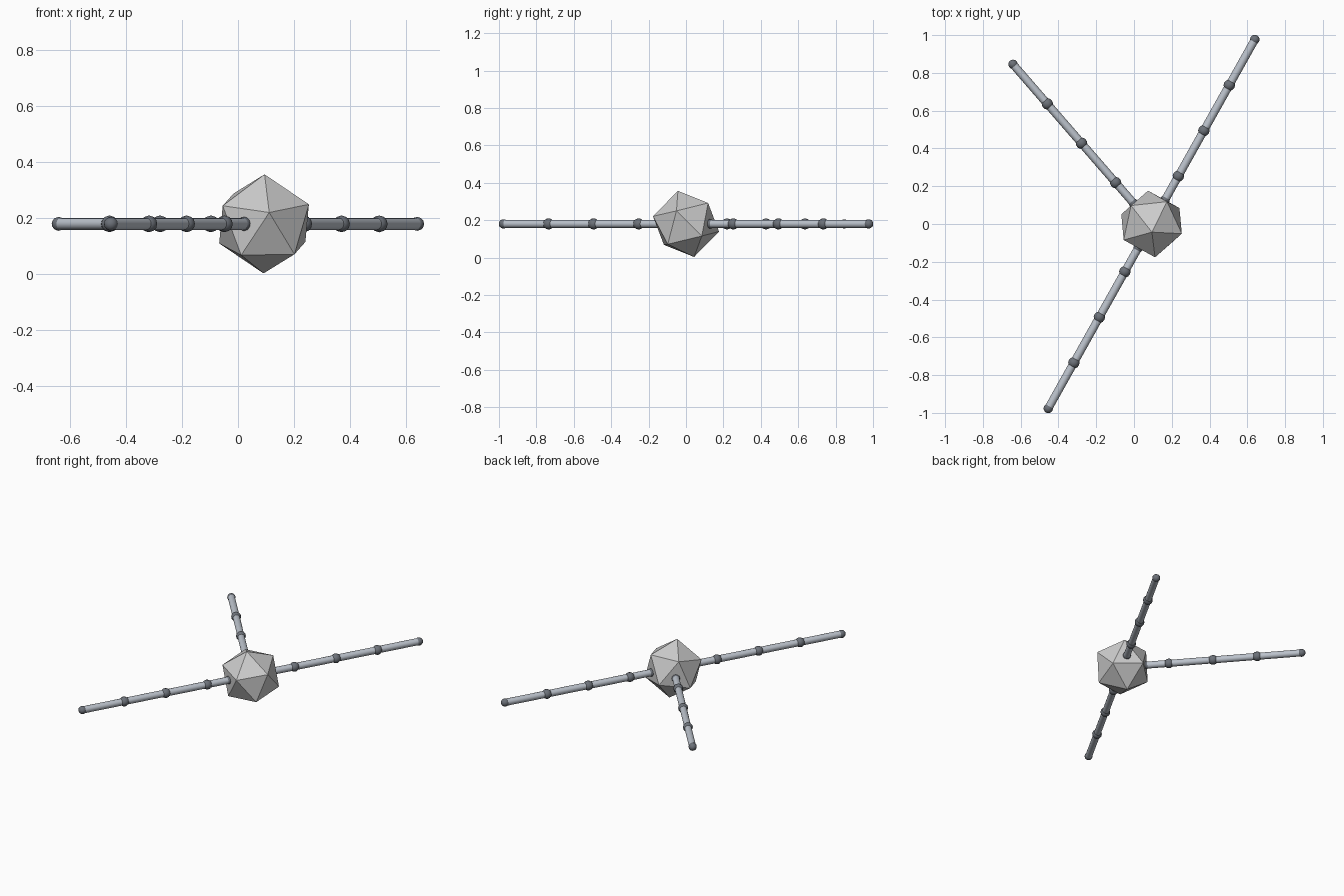
import bpy
from math import radians, cos, sin, pi
from mathutils import Vector, Matrix

if "Cube" in bpy.data.objects:
    bpy.data.objects.remove(bpy.data.objects["Cube"])

CENTRE = Vector((0.093, 0, 0.18))


def material(name, colour):
    m = bpy.data.materials.new(name)
    m.diffuse_color = (*colour, 1)
    m.use_nodes = True
    m.node_tree.nodes["Principled BSDF"].inputs["Base Color"].default_value = m.diffuse_color
    return m


ROD = material("rod_grey", (0.50, 0.54, 0.60))
JOINT = material("joint_dark", (0.15, 0.165, 0.19))


def finish(name, mat):
    ob = bpy.context.object
    ob.name = name
    ob.data.materials.append(mat)
    bpy.ops.object.shade_smooth_by_angle(angle=radians(50))


def rod(name, a, b, r):
    bpy.ops.mesh.primitive_cylinder_add(vertices=12, radius=r, depth=(b - a).length,
                                        location=(a + b) / 2,
                                        rotation=(b - a).to_track_quat('Z', 'Y').to_euler())
    finish(name, ROD)


def joint(name, p, r, angle):
    bpy.ops.mesh.primitive_uv_sphere_add(segments=12, ring_count=8, radius=r, location=p,
                                         rotation=(0, pi / 2, angle))
    finish(name, JOINT)


# faceted body: an icosahedron tipped towards the front
bpy.ops.mesh.primitive_ico_sphere_add(subdivisions=1, radius=0.182)
body = bpy.context.object
body.name = "body"
up = Vector((0.01, -0.236, 0.97)).normalized()
front = Vector((0.10, -0.96, 0.264))
front = (front - up * front.dot(up)).normalized()
side = up.cross(front)
body.matrix_world = Matrix.Translation(CENTRE) @ Matrix((front, side, up)).transposed().to_4x4()

# three jointed arms spreading level from the body
STOPS = (0.146, 0.29, 0.566, 0.842, 1.119)
for arm, deg in (("right_back_arm", 60.75), ("left_back_arm", 130.95), ("front_arm", 240.75)):
    a = radians(deg)
    pts = [CENTRE + Vector((cos(a), sin(a), 0)) * d for d in STOPS]
    for i, p in enumerate(pts):
        joint(f"{arm}_joint_{i}", p, 0.030 if 0 < i < 4 else 0.025, a)
        if i:
            rod(f"{arm}_rod_{i}", pts[i - 1], p, 0.0215)
